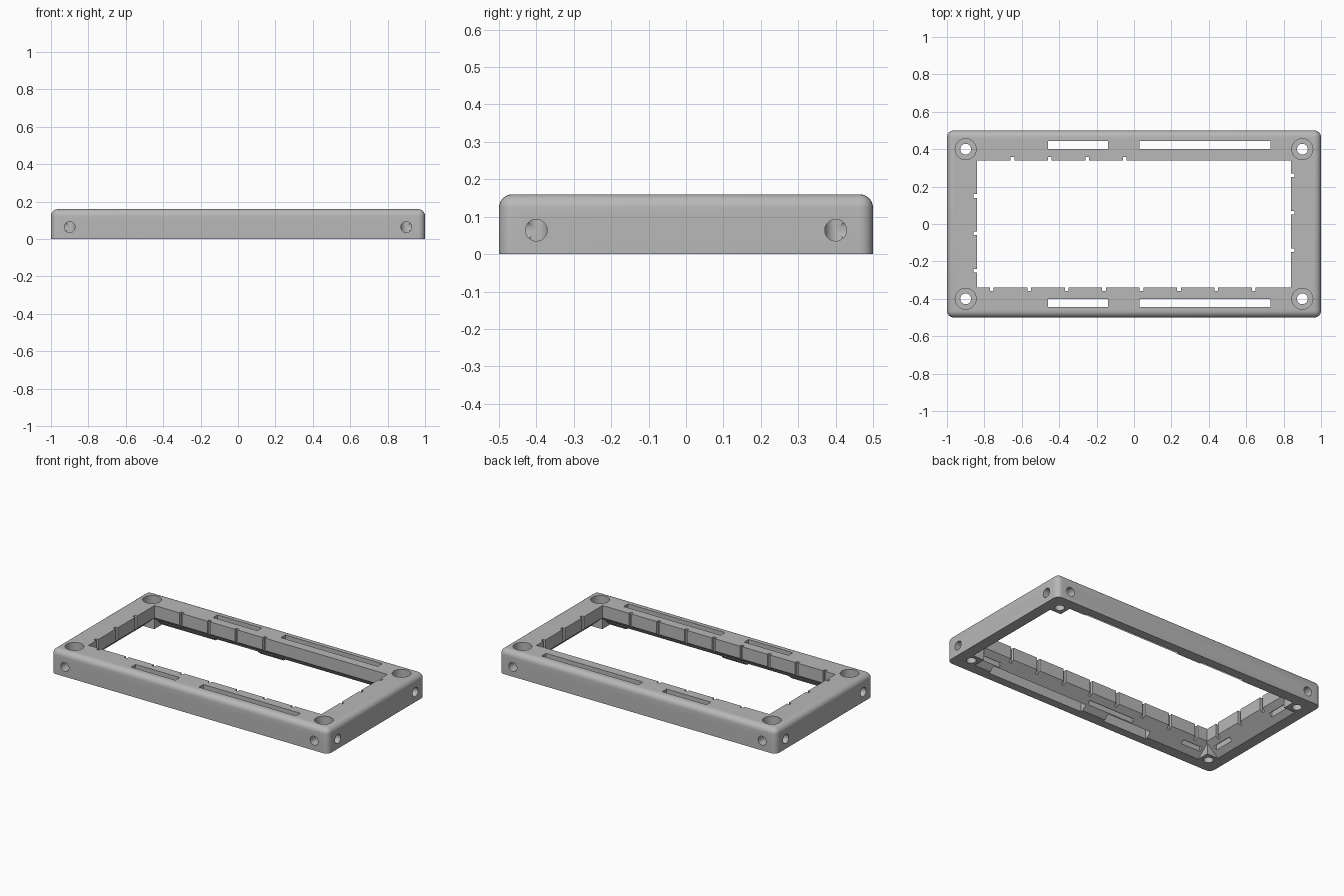
import bpy
import bmesh
from mathutils import Matrix, Vector

old = bpy.data.objects.get("Cube")
if old:
    bpy.data.objects.remove(old, do_unlink=True)

LENGTH, WIDTH, HEIGHT = 2.0, 1.0, 0.16
OPEN_X, OPEN_Y = 0.84, 0.34      # half size of the opening
LIP_Z = 0.08                     # where the inner lip meets the sloped underside
RIM = 0.09                       # how far the slope runs outward
SIGNS = (-1, 1)


def box(bm, x, y, z):
    """Box from three (low, high) ranges."""
    lows, highs = zip(*(sorted(r) for r in (x, y, z)))
    centre = (Vector(lows) + Vector(highs)) / 2
    size = Vector(highs) - Vector(lows)
    return bmesh.ops.create_cube(
        bm, size=1, matrix=Matrix.Translation(centre) @ Matrix.Diagonal(size).to_4x4())


def rod(bm, centre, radius, length, axis="Z"):
    turn = Matrix()
    if axis != "Z":
        turn = Matrix.Rotation(1.5707963, 4, "Y" if axis == "X" else "X")
    bmesh.ops.create_cone(bm, cap_ends=True, segments=32, radius1=radius, radius2=radius,
                          depth=length, matrix=Matrix.Translation(centre) @ turn)


def make(name, bm):
    mesh = bpy.data.meshes.new(name)
    bm.to_mesh(mesh)
    bm.free()
    obj = bpy.data.objects.new(name, mesh)
    bpy.context.collection.objects.link(obj)
    return obj


def combine(target, bm, operation="DIFFERENCE"):
    """Boolean the helper shape into the target and discard it."""
    helper = make("helper", bm)
    helper.hide_render = True
    mod = target.modifiers.new("cut", "BOOLEAN")
    mod.operation, mod.solver, mod.object = operation, "EXACT", helper
    bpy.context.view_layer.objects.active = target
    bpy.ops.object.modifier_apply(modifier=mod.name)
    bpy.data.objects.remove(helper, do_unlink=True)


# Outer block with rounded top and corner edges
bm = bmesh.new()
box(bm, (-LENGTH / 2, LENGTH / 2), (-WIDTH / 2, WIDTH / 2), (0, HEIGHT))
edges = [e for e in bm.edges if any(v.co.z > 0.1 for v in e.verts)]
bmesh.ops.bevel(bm, geom=edges, offset=0.036, segments=6, profile=0.5, affect="EDGES")
frame = make("bezel_frame", bm)

# Rectangular opening
bm = bmesh.new()
box(bm, (-OPEN_X, OPEN_X), (-OPEN_Y, OPEN_Y), (-0.1, 0.3))
combine(frame, bm)

# Sloped underside
bm = bmesh.new()
shape = box(bm, (-1, 1), (-1, 1), (-LIP_Z, LIP_Z))
for v in shape["verts"]:
    spread = RIM if v.co.z > 0 else 3 * RIM
    grow = spread - RIM
    v.co.x *= OPEN_X - 0.001 + grow
    v.co.y *= OPEN_Y - 0.001 + grow
combine(frame, bm)

# Corner posts
bm = bmesh.new()
for sx in SIGNS:
    for sy in SIGNS:
        box(bm, (sx * 0.848, sx * 0.955), (sy * 0.348, sy * 0.455), (0, 0.12))
combine(frame, bm, "UNION")

# Long slots through the front and back rails
bm = bmesh.new()
for s in SIGNS:
    for x in ((-0.46, -0.14), (0.03, 0.73)):
        box(bm, x, (s * 0.4, s * 0.445), (-0.1, 0.3))
combine(frame, bm)

# Small notches around the inner lip
bm = bmesh.new()
HALF = 0.01


def notch_row(side, start, count, along_x):
    for i in range(count):
        p = start + 0.2 * i
        span = (p - HALF, p + HALF)
        edge = OPEN_Y if along_x else OPEN_X
        depth = (side * (edge - 0.02), side * (edge + 0.018))
        if along_x:
            box(bm, span, depth, (-0.1, 0.3))
        else:
            box(bm, depth, span, (-0.1, 0.3))


notch_row(1, -0.65, 4, True)
notch_row(-1, -0.76, 8, True)
notch_row(-1, -0.25, 3, False)
notch_row(1, -0.14, 3, False)
combine(frame, bm)

# Shallow slits in the sloped underside
bm = bmesh.new()
for s in SIGNS:
    for x, half in ((-0.76, 0.07), (-0.15, 0.17), (0.76, 0.07)):
        box(bm, (x - half, x + half), (s * 0.375, s * 0.395), (0.02, 0.065))
    for y in (-0.25, 0.25):
        box(bm, (s * 0.875, s * 0.895), (y - 0.07, y + 0.07), (0.02, 0.065))
combine(frame, bm)

# Corner screw holes, counterbores and side holes
corners = [(sx * 0.9, sy * 0.4) for sx in SIGNS for sy in SIGNS]
through, bore, end_holes, face_holes = (bmesh.new() for _ in range(4))
for x, y in corners:
    sx, sy = (1 if x > 0 else -1), (1 if y > 0 else -1)
    rod(through, (x, y, 0.1), 0.029, 0.4)
    rod(bore, (x, y, 0.2), 0.056, 0.2)
    rod(end_holes, (sx * 1.0, y, 0.064), 0.029, 0.2, "X")
    rod(face_holes, (x, sy * 0.5, 0.064), 0.029, 0.2, "Y")
for cutter in (through, bore, end_holes, face_holes):
    combine(frame, cutter)

# Plain grey finish
grey = bpy.data.materials.new("matte_grey")
colour = (0.48, 0.48, 0.48, 1)
grey.use_nodes = True
grey.diffuse_color = colour
grey.node_tree.nodes["Principled BSDF"].inputs["Base Color"].default_value = colour
frame.data.materials.clear()
frame.data.materials.append(grey)
for poly in frame.data.polygons:
    poly.material_index = 0

bpy.ops.object.select_all(action="DESELECT")
frame.select_set(True)
bpy.context.view_layer.objects.active = frame
bpy.ops.object.shade_smooth_by_angle(angle=0.6)
